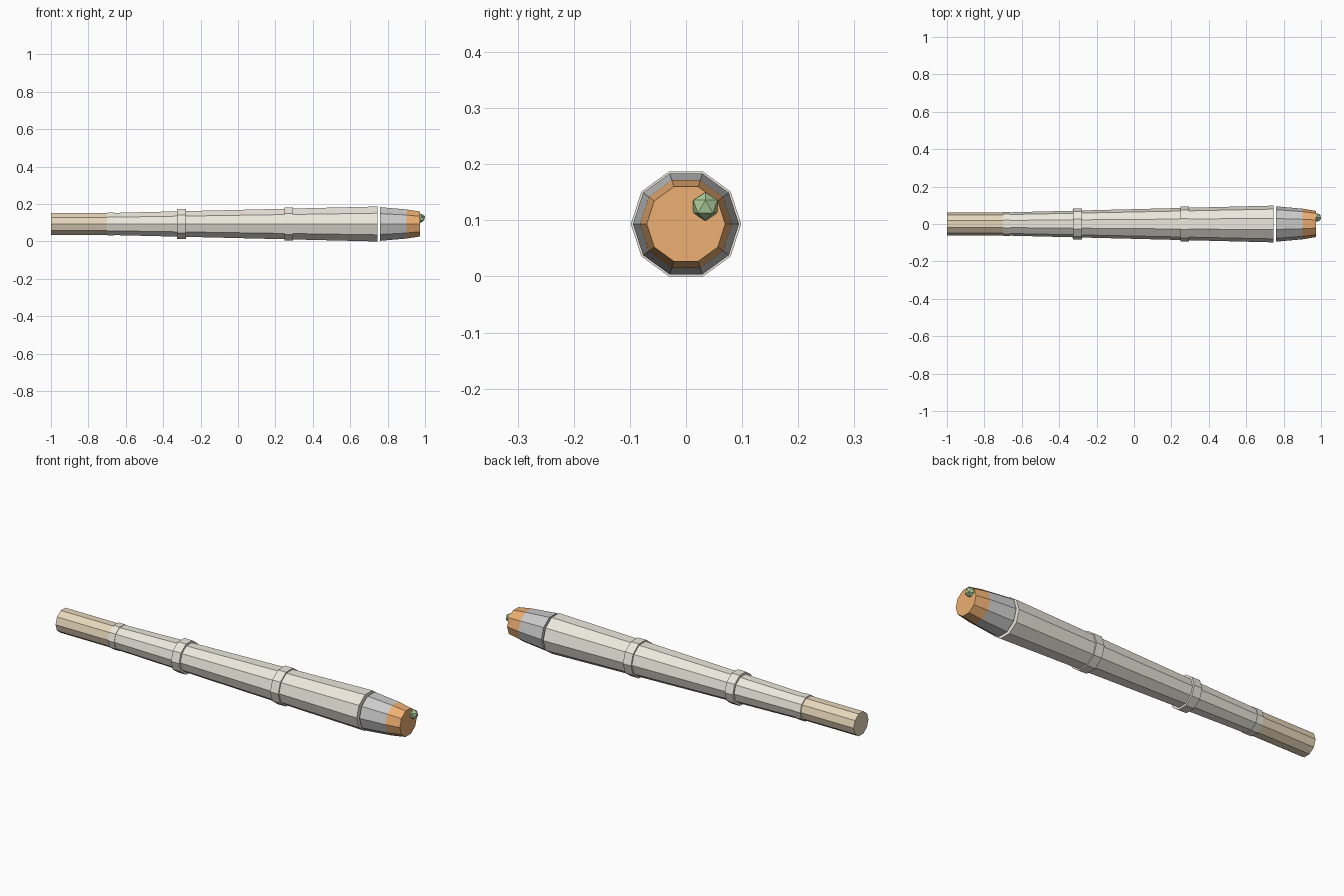
import bpy, math
from math import cos, sin, pi

if "Cube" in bpy.data.objects:
    bpy.data.objects.remove(bpy.data.objects["Cube"])

SIDES = 10
AXIS_Z = 0.0935


def material(name, rgb):
    m = bpy.data.materials.new(name)
    m.diffuse_color = (*rgb, 1)
    m.use_nodes = True
    m.node_tree.nodes["Principled BSDF"].inputs["Base Color"].default_value = m.diffuse_color
    return m


tan = material("tan", (0.80, 0.68, 0.50))
cream = material("cream", (0.84, 0.81, 0.72))
orange = material("orange", (0.85, 0.43, 0.17))
green = material("green", (0.42, 0.62, 0.33))


def tube(name, x0, x1, r0, r1, mat=None):
    """Flat-sided closed cone section along x, with a flat side facing up."""
    ring = [2 * pi * i / SIDES for i in range(SIDES)]
    verts = [(x, r * cos(a), AXIS_Z + r * sin(a))
             for x, r in ((x0, r0), (x1, r1)) for a in ring]
    faces = [(i, (i + 1) % SIDES, (i + 1) % SIDES + SIDES, i + SIDES)
             for i in range(SIDES)]
    faces += [tuple(reversed(range(SIDES))), tuple(range(SIDES, 2 * SIDES))]
    me = bpy.data.meshes.new(name)
    me.from_pydata(verts, [], [tuple(reversed(f)) for f in faces])
    me.flip_normals()
    if mat:
        me.materials.append(mat)
    ob = bpy.data.objects.new(name, me)
    bpy.context.collection.objects.link(ob)
    return ob


# Main tapered roll
tube("filter_tip", -1.0, -0.70, 0.0605, 0.0605, tan)
tube("paper_body", -0.70, 0.747, 0.0615, 0.0983, cream)

# Wrapped paper bands
for name, x, width, r in (("tip_band", -0.68, 0.035, 0.065),
                          ("rear_band", -0.302, 0.046, 0.083),
                          ("front_band", 0.272, 0.046, 0.0935)):
    tube(name, x - width / 2, x + width / 2, r, r, cream)

# Ash and glowing end
tube("ash", 0.76, 0.90, 0.0945, 0.082)
tube("ember", 0.90, 0.973, 0.082, 0.070, orange)

# Small green nugget on the end
bpy.ops.mesh.primitive_ico_sphere_add(subdivisions=1, radius=0.0255,
                                      location=(0.977, 0.0345, 0.1245))
nugget = bpy.context.object
nugget.name = "green_nugget"
nugget.data.materials.append(green)
